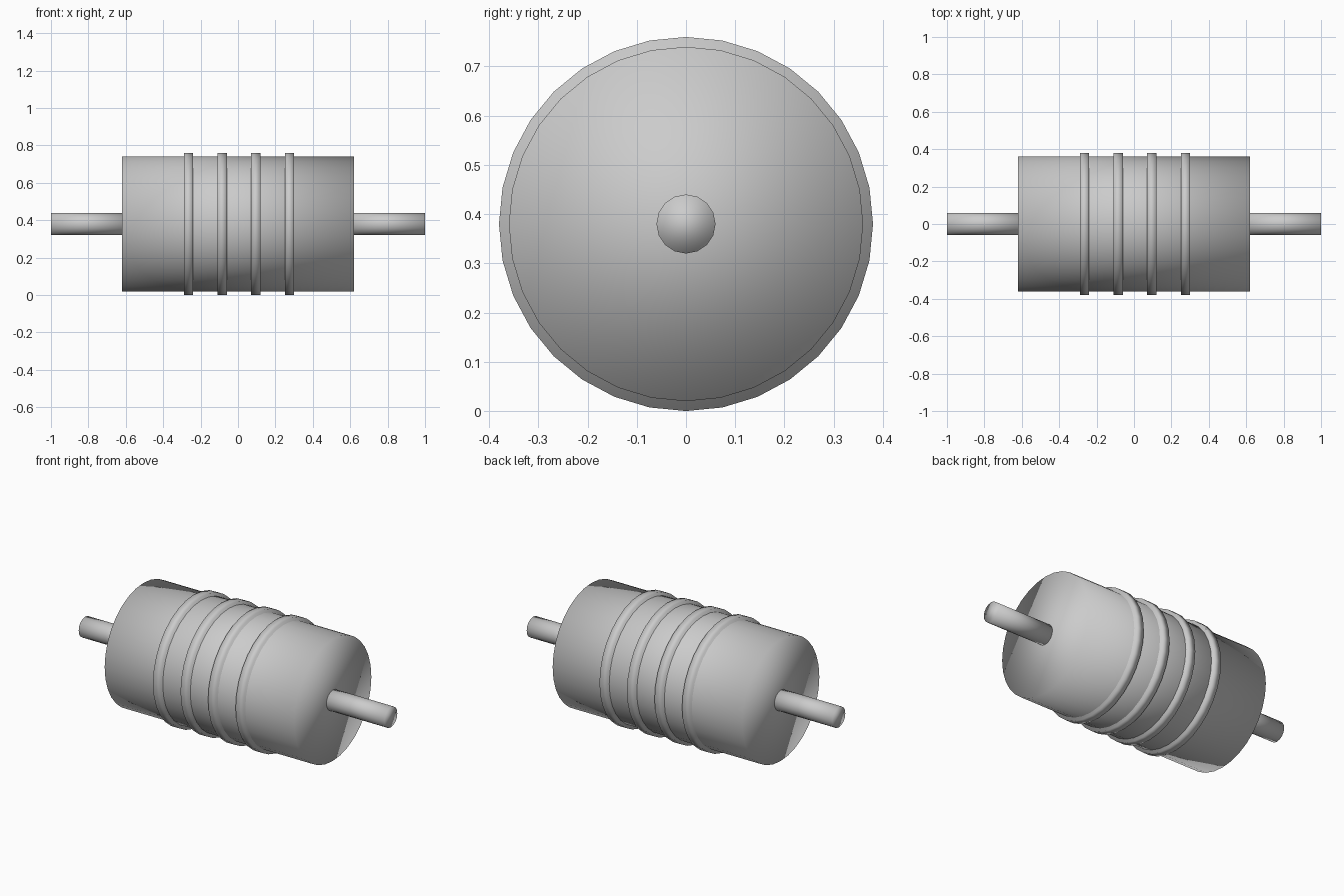
import bpy
from math import pi

if "Cube" in bpy.data.objects:
    bpy.data.objects.remove(bpy.data.objects["Cube"])

AXIS_Z = 0.38


def drum(name, x, radius, length, sides):
    # capped cylinder lying along x, with a vertex at the very top
    bpy.ops.mesh.primitive_cylinder_add(
        vertices=sides, radius=radius, depth=length,
        location=(x, 0, AXIS_Z), rotation=(0, pi / 2, 0))
    obj = bpy.context.object
    obj.name = name
    bpy.ops.object.shade_smooth()
    return obj


# main barrel
drum("barrel", 0, 0.36, 1.24, 32)

# axle stubs at both ends, sunk slightly into the barrel
for side, x in (("left", -1), ("right", 1)):
    drum(f"{side}_axle", x * 0.80, 0.06, 0.40, 16)

# raised bands round the barrel
for i in range(4):
    drum(f"band_{i + 1}", -0.265 + i * 0.18, 0.38, 0.05, 32)
